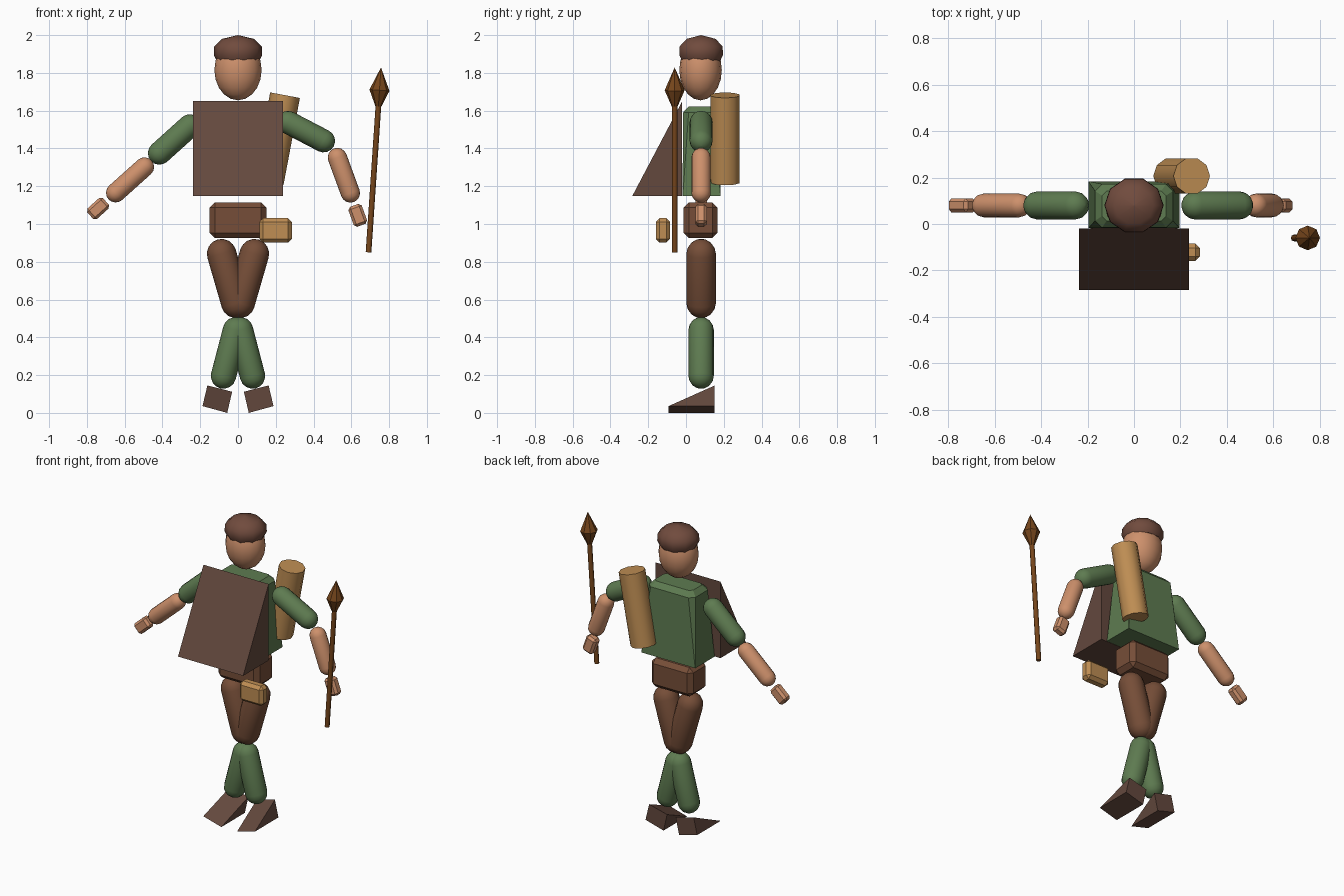
import bpy, bmesh, math
from mathutils import Vector

if "Cube" in bpy.data.objects:
    bpy.data.objects.remove(bpy.data.objects["Cube"])

Y = 0.08  # depth of the body's centre line


def material(name, rgb):
    m = bpy.data.materials.new(name)
    m.diffuse_color = [c ** 2.2 for c in rgb] + [1]
    m.use_nodes = True
    m.node_tree.nodes["Principled BSDF"].inputs["Base Color"].default_value = m.diffuse_color
    return m


SKIN = material("skin", (0.80, 0.56, 0.42))
GREEN = material("green_cloth", (0.37, 0.48, 0.32))
BROWN = material("brown_cloth", (0.46, 0.31, 0.23))
HAT = material("hat_brown", (0.44, 0.30, 0.25))
LEATHER = material("dark_leather", (0.39, 0.29, 0.25))
TAN = material("tan_canvas", (0.74, 0.55, 0.33))
WOOD = material("wood", (0.46, 0.28, 0.13))


def add(name, bm, mat, smooth=None):
    bmesh.ops.recalc_face_normals(bm, faces=bm.faces)
    me = bpy.data.meshes.new(name)
    bm.to_mesh(me)
    bm.free()
    me.materials.append(mat)
    ob = bpy.data.objects.new(name, me)
    bpy.context.collection.objects.link(ob)
    if smooth:
        bpy.ops.object.select_all(action='DESELECT')
        bpy.context.view_layer.objects.active = ob
        ob.select_set(True)
        bpy.ops.object.shade_smooth_by_angle(angle=math.radians(smooth))
    return ob


def loft(name, rings, mat, smooth=None):
    """Skin a stack of point loops and cap both ends."""
    bm = bmesh.new()
    loops = [[bm.verts.new(p) for p in r] for r in rings]
    n = len(loops[0])
    for a, b in zip(loops, loops[1:]):
        for i in range(n):
            j = (i + 1) % n
            bm.faces.new((a[i], a[j], b[j], b[i]))
    bm.faces.new(loops[0])
    bm.faces.new(loops[-1])
    bmesh.ops.remove_doubles(bm, verts=bm.verts, dist=1e-5)
    return add(name, bm, mat, smooth)


def turned(name, a, b, profile, mat, sides=16, smooth=40, ratio=1):
    """Profile of (distance, radius) turned about the line from a towards b."""
    a, b = Vector(a), Vector(b)
    d = (b - a).normalized()
    v = Vector((0, 1, 0))
    u = v.cross(d).normalized()
    rings = []
    for t, r in profile:
        rings.append([a + d * t + u * r * math.cos(q) + v * r * ratio * math.sin(q)
                      for q in (2 * math.pi * i / sides for i in range(sides))])
    return loft(name, rings, mat, smooth)


def capsule(name, a, b, r, mat):
    a, b = Vector((a[0], Y, a[1])), Vector((b[0], Y, b[1]))
    length = (b - a).length
    steps = [math.radians(q) for q in (89, 67.5, 45, 22.5, 0)]
    prof = [(-r * math.sin(q), r * math.cos(q)) for q in steps]
    prof += [(length - t, q) for t, q in reversed(prof)]
    turned(name, a, b, prof, mat)


def block(name, loc, size, mat, bevel, tilt=0):
    bm = bmesh.new()
    bmesh.ops.create_cube(bm, size=1)
    bmesh.ops.scale(bm, vec=size, verts=bm.verts)
    bmesh.ops.bevel(bm, geom=bm.edges[:], offset=bevel, segments=1, affect='EDGES')
    ob = add(name, bm, mat)
    ob.location = loc
    ob.rotation_euler.y = math.radians(tilt)


def chamfered(x, y0, y1, c, z):
    return [(-x + c, y0, z), (x - c, y0, z), (x, y0 + c, z), (x, y1 - c, z),
            (x - c, y1, z), (-x + c, y1, z), (-x, y1 - c, z), (-x, y0 + c, z)]


# Head and hat
egg = [(0.16 + 0.16 * math.sin(q), 0.125 * math.cos(q))
       for q in (math.radians(-89.5 + 17.9 * i) for i in range(11))]
turned("head", (0, Y - 0.003, 1.655), (0, Y - 0.003, 2), egg, SKIN, 16, 50, 0.9)
turned("hat", (0, Y, 1.865), (0, Y, 2),
       [(0, 0.113), (0.03, 0.128), (0.075, 0.126), (0.115, 0.085), (0.135, 0.0005)],
       HAT, 10, 50, 0.95)

# Torso, chest wedge, hips and belt pouch
loft("torso", [chamfered(0.196, -0.018, 0.184, 0.001, 1.147),
               chamfered(0.168, -0.016, 0.172, 0.03, 1.59),
               chamfered(0.138, 0.014, 0.142, 0.02, 1.622)], GREEN)
loft("chest_wedge", [[(x, -0.285, 1.147), (x, -0.02, 1.147), (x, -0.02, 1.65)]
                     for x in (-0.237, 0.237)], LEATHER)
block("hips", (0, 0.077, 1.02), (0.302, 0.18, 0.19), BROWN, 0.028)
block("belt_pouch", (0.199, -0.122, 0.966), (0.172, 0.075, 0.13), TAN, 0.02)

# Legs and feet
for side, s in (("left", -1), ("right", 1)):
    capsule(side + "_thigh", (s * 0.087, 0.843), (s * 0.011, 0.58), 0.078, BROWN)
    capsule(side + "_shin", (s * 0.013, 0.44), (s * 0.077, 0.195), 0.067, GREEN)
    loft(side + "_foot", [[(s * xb, -0.092, zb), (s * xb, 0.152, zb), (s * xt, 0.152, zt)]
                          for xb, zb, xt, zt in ((0.057, 0, 0.031, 0.112),
                                                 (0.188, 0.036, 0.162, 0.145))], LEATHER)

# Arms: shoulder, elbow, forearm ends, hand centre and hand tilt
for side, p, q, r, t, h, tilt in (
        ("left", (-0.255, 1.52), (-0.416, 1.375), (-0.495, 1.302), (-0.648, 1.165), (-0.741, 1.082), 48),
        ("right", (0.265, 1.538), (0.453, 1.44), (0.526, 1.352), (0.595, 1.164), (0.634, 1.046), -20)):
    capsule(side + "_upper_arm", p, q, 0.061, GREEN)
    capsule(side + "_forearm", r, t, 0.051, SKIN)
    block(side + "_hand", (h[0], Y, h[1]), (0.075, 0.06, 0.112), SKIN, 0.014, tilt)

# Bedroll on the back
turned("bedroll", (0.162, 0.207, 1.22), (0.249, 0.207, 1.682),
       [(0, 0.08), (0.47, 0.08)], TAN, 10, 40)

# Spear
low, tip = (0.691, -0.06, 0.85), (0.757, -0.06, 1.828)
turned("spear_shaft", low, tip, [(0, 0.015), (0.79, 0.015)], WOOD, 8, 50)
turned("spear_head", low, tip, [(0.775, 0.016), (0.86, 0.053), (0.98, 0.0005)], WOOD, 8)
